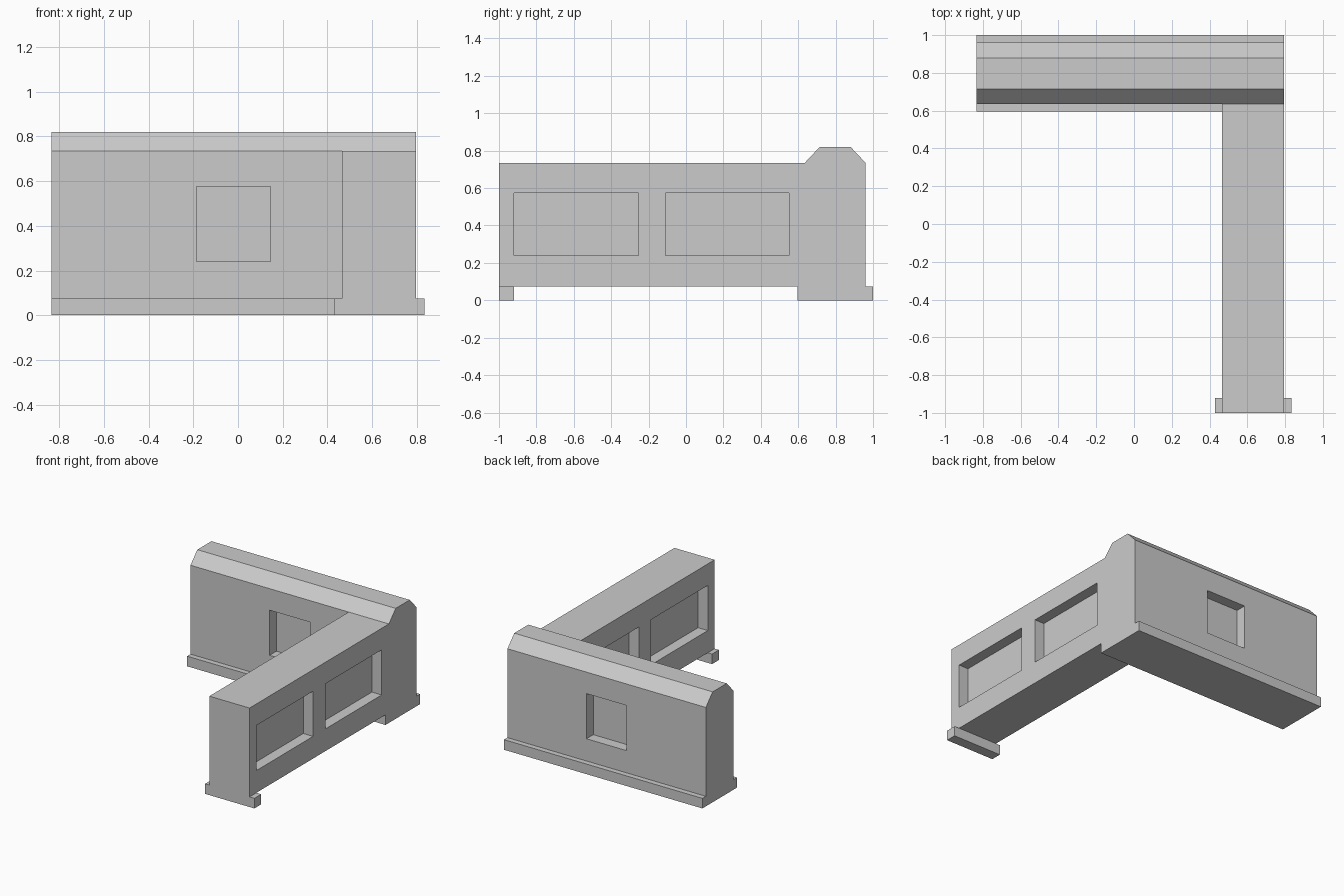
import bpy, bmesh

if "Cube" in bpy.data.objects:
    bpy.data.objects.remove(bpy.data.objects["Cube"])

DEPTH = 0.08            # window recess depth
Z0, Z1 = 0.24, 0.575    # window sill and head heights


def make_object(name, bm):
    bmesh.ops.recalc_face_normals(bm, faces=bm.faces)
    mesh = bpy.data.meshes.new(name)
    bm.to_mesh(mesh)
    bm.free()
    obj = bpy.data.objects.new(name, mesh)
    bpy.context.collection.objects.link(obj)
    return obj


def prism(name, profile, x0, x1):
    """Extrude a (y, z) profile along x."""
    bm = bmesh.new()
    face = bm.faces.new([bm.verts.new((x0, y, z)) for y, z in profile])
    ext = bmesh.ops.extrude_face_region(bm, geom=[face])
    verts = [v for v in ext["geom"] if isinstance(v, bmesh.types.BMVert)]
    bmesh.ops.translate(bm, verts=verts, vec=(x1 - x0, 0, 0))
    return make_object(name, bm)


def box(name, x0, x1, y0, y1, z0, z1):
    return prism(name, [(y0, z0), (y1, z0), (y1, z1), (y0, z1)], x0, x1)


def combine(target, tool, operation):
    mod = target.modifiers.new(operation.lower(), 'BOOLEAN')
    mod.operation, mod.object, mod.solver = operation, tool, 'EXACT'
    bpy.context.view_layer.objects.active = target
    bpy.ops.object.modifier_apply(modifier=mod.name)
    bpy.data.objects.remove(tool)


# Long back wall: plinth, wall and chamfered cap in one section
section = [(0.595, 0), (1.0, 0), (1.0, 0.075), (0.96, 0.075), (0.96, 0.735),
           (0.88, 0.82), (0.715, 0.82), (0.635, 0.735), (0.635, 0.075), (0.595, 0.075)]
walls = prism("corner_wall", section, -0.835, 0.795)

# Side wall running forward, and its end foot
combine(walls, box("side_wall", 0.465, 0.795, -1.0, 0.75, 0.075, 0.735), 'UNION')
combine(walls, box("end_foot", 0.43, 0.835, -1.0, -0.92, 0, 0.075), 'UNION')

# Two window recesses on both faces of the side wall
for y0, y1 in ((-0.92, -0.255), (-0.11, 0.55)):
    for x0, x1 in ((0.795 - DEPTH, 0.9), (0.36, 0.465 + DEPTH)):
        combine(walls, box("window_cutter", x0, x1, y0, y1, Z0, Z1), 'DIFFERENCE')

# One window recess on both faces of the back wall
for y0, y1 in ((0.5, 0.635 + DEPTH), (0.96 - DEPTH, 1.1)):
    combine(walls, box("window_cutter", -0.185, 0.145, y0, y1, Z0, Z1), 'DIFFERENCE')
